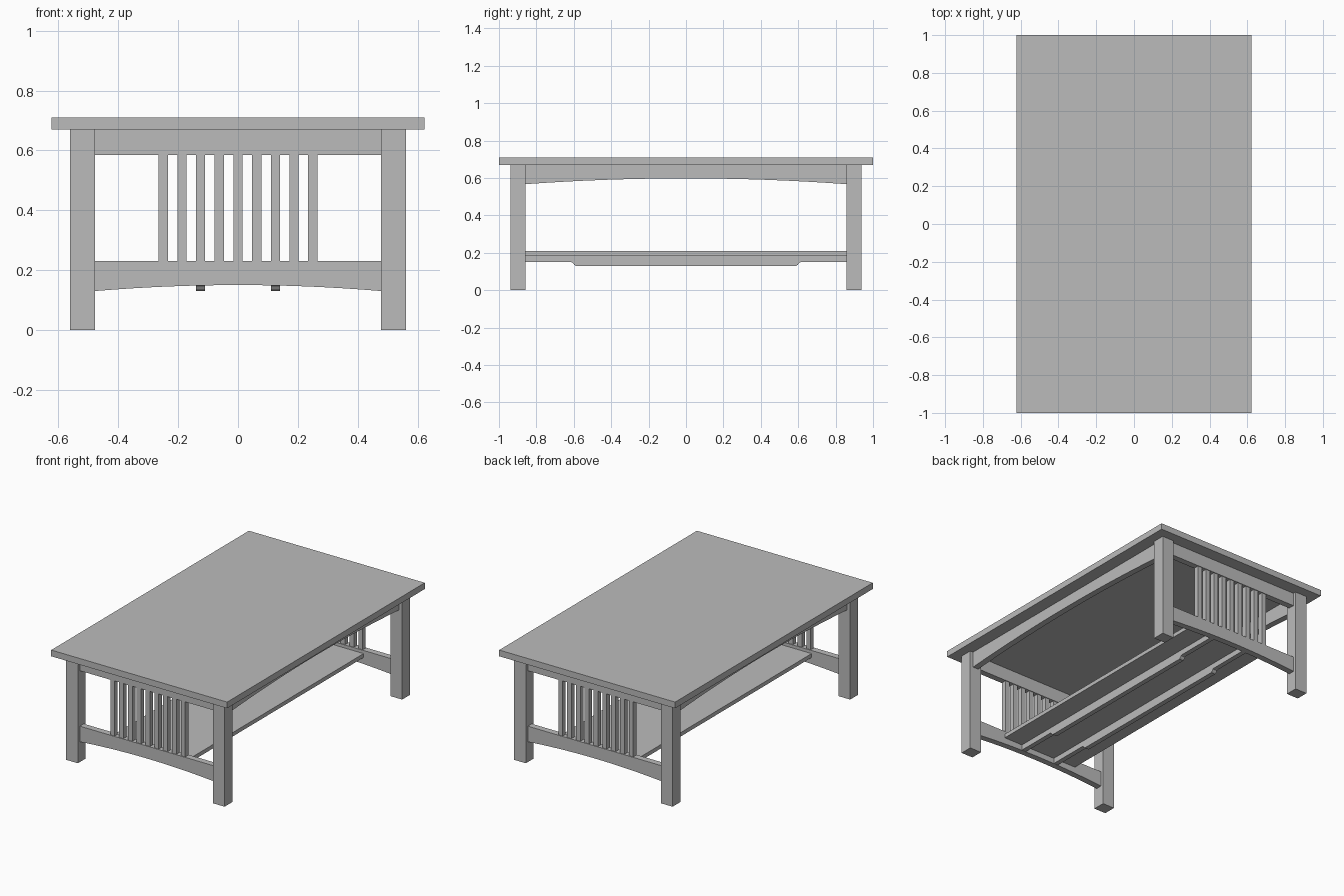
import bpy, bmesh

cube = bpy.data.objects.get("Cube")
if cube:
    bpy.data.objects.remove(cube, do_unlink=True)

# One flat grey for every part
grey = bpy.data.materials.new("plain_grey")
grey.use_nodes = True
colour = (0.5, 0.5, 0.5, 1)
grey.diffuse_color = colour
grey.node_tree.nodes["Principled BSDF"].inputs["Base Color"].default_value = colour


def finish(name, bm):
    bmesh.ops.recalc_face_normals(bm, faces=bm.faces)
    mesh = bpy.data.meshes.new(name)
    bm.to_mesh(mesh)
    bm.free()
    mesh.materials.append(grey)
    obj = bpy.data.objects.new(name, mesh)
    bpy.context.collection.objects.link(obj)
    return obj


def box(name, x, y, z):
    """Box from (low, high) ranges on each axis."""
    bm = bmesh.new()
    bmesh.ops.create_cube(bm, size=1)
    for v in bm.verts:
        v.co = [sum(r) / 2 + c * (r[1] - r[0]) for c, r in zip(v.co, (x, y, z))]
    return finish(name, bm)


def board(name, outline, axis, low, high):
    """Extrude a (length, height) outline across its thickness along x or y."""
    def point(u, z, t):
        return (t, u, z) if axis == "x" else (u, t, z)
    bm = bmesh.new()
    face = bm.faces.new([bm.verts.new(point(u, z, low)) for u, z in outline])
    extruded = bmesh.ops.extrude_face_region(bm, geom=[face])["geom"]
    for v in extruded:
        if isinstance(v, bmesh.types.BMVert):
            setattr(v.co, axis, high)
    return finish(name, bm)


def arched(half, top, end, middle, steps=16):
    """Straight top edge and a shallow arch underneath."""
    arch = []
    for i in range(steps + 1):
        t = 2 * i / steps - 1
        arch.append((t * half, middle + (end - middle) * t * t))
    return [(half, top), (-half, top)] + arch


# Table top
box("table_top", (-0.623, 0.623), (-1, 1), (0.67, 0.71))

# Legs
LEG_X, LEG_Y = (0.478, 0.562), (0.858, 0.938)
for sx, side in ((1, "left"), (-1, "right")):
    for sy, end in ((-1, "front"), (1, "back")):
        box(f"{end}_{side}_leg", sorted(sx * v for v in LEG_X),
            sorted(sy * v for v in LEG_Y), (0, 0.67))

# Arched long aprons
for sx, side in ((1, "left"), (-1, "right")):
    low, high = sorted((sx * 0.50, sx * 0.54))
    board(f"{side}_apron", arched(0.858, 0.67, 0.567, 0.598), "x", low, high)

# End frames: straight upper rail, arched lower rail and slats
for sy, end in ((-1, "front"), (1, "back")):
    low, high = sorted((sy * 0.878, sy * 0.918))
    box(f"{end}_upper_rail", (-0.478, 0.478), (low, high), (0.585, 0.67))
    board(f"{end}_lower_rail", arched(0.478, 0.23, 0.13, 0.15), "y", low, high)
    for i in range(9):
        x = (i - 4) * 0.0625
        box(f"{end}_slat_{i + 1}", (x - 0.0155, x + 0.0155),
            (sy * 0.898 - 0.0155, sy * 0.898 + 0.0155), (0.23, 0.585))

# Low shelf
box("shelf", (-0.275, 0.275), (-0.878, 0.878), (0.185, 0.21))

# Shelf bearers, deeper in the middle with hollowed shoulders
notch = [(0.878, 0.15), (0.615, 0.15), (0.606, 0.147), (0.598, 0.136), (0.59, 0.13)]
outline = [(0.878, 0.185)] + notch + [(-y, z) for y, z in reversed(notch)] + [(-0.878, 0.185)]
for sx, side in ((1, "left"), (-1, "right")):
    board(f"{side}_shelf_bearer", outline, "x", sx * 0.125 - 0.0155, sx * 0.125 + 0.0155)
